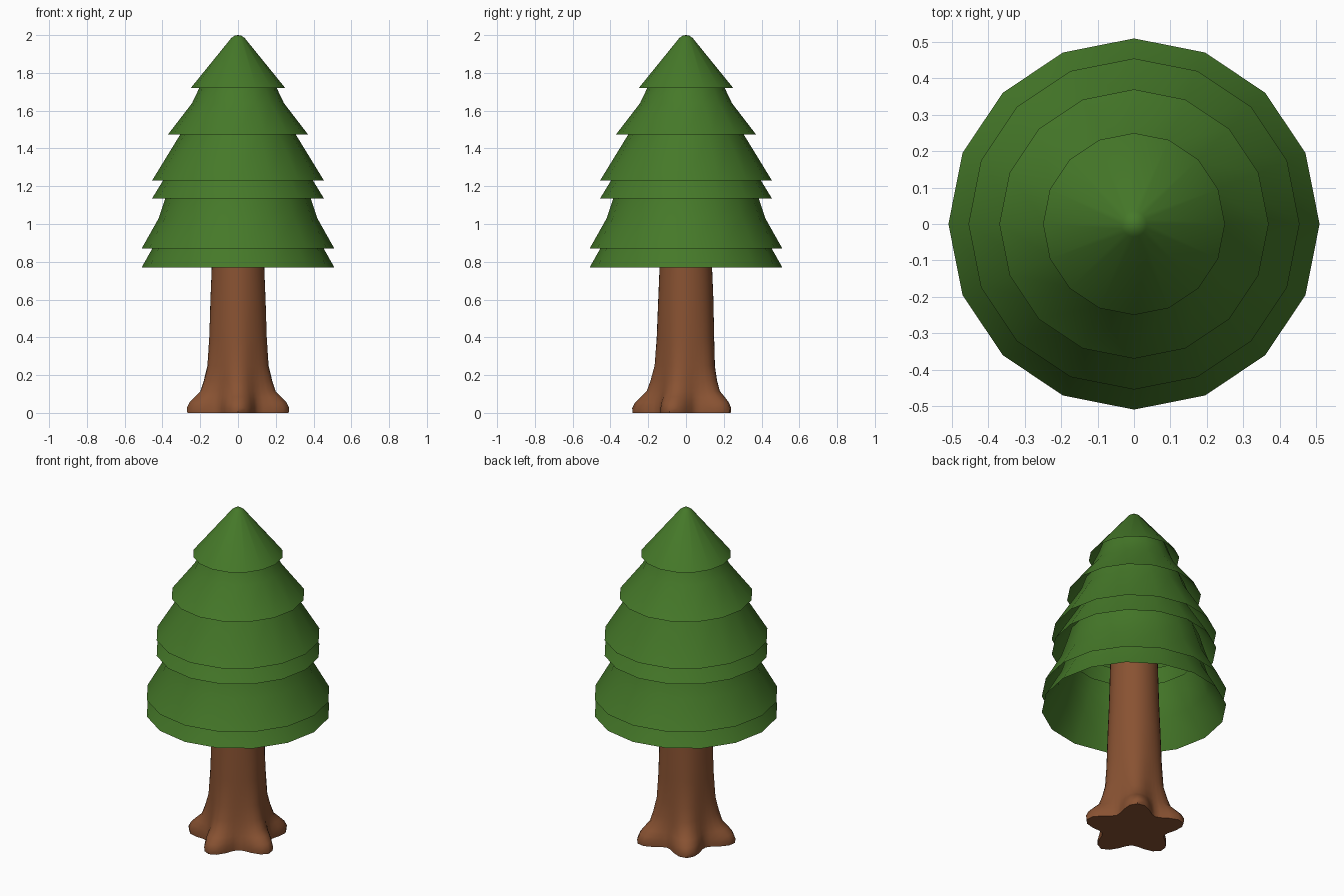
import bpy, bmesh, math
from math import pi, cos, sin

if "Cube" in bpy.data.objects:
    bpy.data.objects.remove(bpy.data.objects["Cube"])

def material(name, rgb):
    m = bpy.data.materials.new(name)
    m.diffuse_color = (*rgb, 1)
    m.use_nodes = True
    m.node_tree.nodes["Principled BSDF"].inputs["Base Color"].default_value = m.diffuse_color
    return m

green = material("needles", (0.06, 0.19, 0.022))
brown = material("bark", (0.25, 0.085, 0.032))

def lathe(name, rings, radius, sides, mat, cap=False):
    """Skin rings of radius(ring, angle), given bottom to top as (..., z)."""
    bm = bmesh.new()
    loops = []
    for ring in rings:
        loop = []
        for i in range(sides):
            a = 2 * pi * i / sides - pi / 2
            r = radius(ring, a)
            loop.append(bm.verts.new((r * cos(a), r * sin(a), ring[-1])))
        loops.append(loop)
    for low, high in zip(loops, loops[1:]):
        for i in range(sides):
            j = (i + 1) % sides
            bm.faces.new((low[i], low[j], high[j], high[i]))
    if cap:
        bm.faces.new(loops[0][::-1])
    bmesh.ops.remove_doubles(bm, verts=bm.verts, dist=0.0005)
    me = bpy.data.meshes.new(name)
    bm.to_mesh(me)
    bm.free()
    ob = bpy.data.objects.new(name, me)
    bpy.context.collection.objects.link(ob)
    me.materials.append(mat)
    bpy.context.view_layer.objects.active = ob
    ob.select_set(True)
    bpy.ops.object.shade_smooth_by_angle(angle=math.radians(50))
    ob.select_set(False)
    return ob

# Foliage: hollow skirts, open underneath, the two lowest ones doubled
mid = [(0.455, 1.23), (0.305, 1.475), (0.275, 1.56)]
low = [(0.51, 0.87), (0.42, 1.03), (0.385, 1.135), (0.36, 1.22)]
drop = lambda prof: [(r, z - 0.095) for r, z in prof]
skirts = {
    "top_skirt": [(0.25, 1.72), (0.035, 1.985), (0.018, 1.997), (0, 2.0)],
    "upper_skirt": [(0.37, 1.475), (0.243, 1.64), (0.205, 1.72), (0.18, 1.79)],
    "middle_skirt": mid,
    "middle_under_skirt": drop(mid),
    "lower_skirt": low,
    "lower_under_skirt": [(r, z - 0.1) for r, z in low],
}
for name, prof in skirts.items():
    lathe(name, prof, lambda ring, a: ring[0], 16, green)

# Trunk: five root lobes (one facing front) fading into a round stem
trunk = [  # lobe radius, valley radius, z
    (0.282, 0.18, 0), (0.285, 0.18, 0.025), (0.27, 0.176, 0.055),
    (0.24, 0.172, 0.085), (0.208, 0.167, 0.115), (0.188, 0.16, 0.17),
    (0.166, 0.153, 0.25), (0.155, 0.149, 0.4), (0.147, 0.145, 0.6),
    (0.14, 0.138, 0.77), (0.13, 0.13, 1.1)]

def root_radius(ring, a):
    w = ((1 + cos(5 * (a + pi / 2))) / 2) ** 1.1
    return ring[1] + (ring[0] - ring[1]) * w

lathe("trunk", trunk, root_radius, 40, brown, cap=True)
